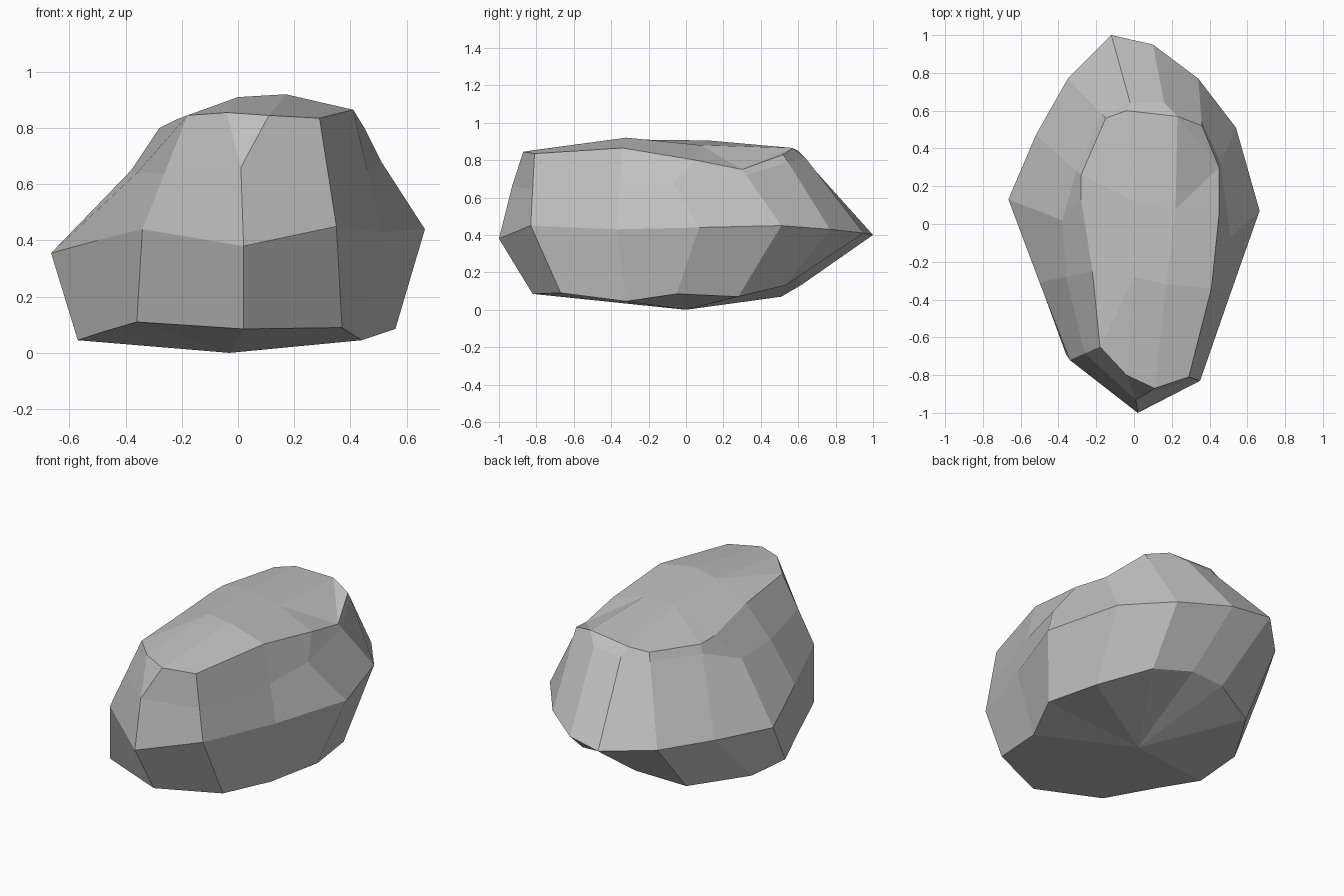
import bpy, bmesh
from mathutils import Vector

if "Cube" in bpy.data.objects:
    bpy.data.objects.remove(bpy.data.objects["Cube"])

# Cross-section rings, counter-clockwise from the front
BASE = [(.02, -.82, .085), (.37, -.67, .09), (.44, -.32, .045), (.56, -.05, .085),
        (.50, .28, .07), (.31, .53, .13), (.08, .59, .17), (-.10, .62, .135),
        (-.36, .51, .07), (-.56, .18, .06), (-.57, -.12, .045), (-.48, -.36, .075),
        (-.36, -.69, .11)]
WAIST = [(.02, -1, .38), (.35, -.83, .45), (.51, -.37, .43), (.665, .07, .44),
         (.54, .51, .45), (.34, .77, .43), (.10, .95, .41), (-.12, 1, .40),
         (-.35, .77, .38), (-.52, .47, .37), (-.665, .13, .355), (-.50, -.31, .40),
         (-.34, -.72, .44)]
RIM = [(.11, -.87, .845), (.29, -.81, .835), (.41, -.34, .865), (.45, .05, .80),
       (.45, .30, .75), (.36, .52, .83), (.23, .57, .865), (-.04, .60, .85),
       (-.15, .56, .83), (-.28, .26, .80), (-.28, .13, .80), (-.22, -.25, .83),
       (-.18, -.65, .845)]
# Bulges and dents between waist and rim
SHOULDER = {0: (.01, -.93, .66), 3: (.51, -.07, .68), 6: (.16, .64, .81),
            7: (-.02, .64, .80), 10: (-.38, .02, .65), 11: (-.36, -.28, .64)}
# Elsewhere flat: close under the rim at the back, halfway at the front
HIGH = {4: .9, 5: .9, 8: .9, 9: .9}
CROWN = [(0, -.28, .91), (.17, -.32, .92), (.22, .08, .88), (0, .12, .905)]

middle = [Vector(SHOULDER.get(i, Vector(a).lerp(Vector(b), HIGH.get(i, .5))))
          for i, (a, b) in enumerate(zip(WAIST, RIM))]
# The front column splits in two at the rim
rings = [BASE + BASE[:1], WAIST + WAIST[:1], middle + middle[:1], RIM + [(-.04, -.80, .855)]]

bm = bmesh.new()
loops = [[bm.verts.new(p) for p in ring] for ring in rings]
n = len(loops[0])

# Sides
for low, high in zip(loops, loops[1:]):
    for i in range(n):
        j = (i + 1) % n
        bm.faces.new((low[i], low[j], high[j], high[i]))

# Underside
foot = bm.verts.new((-.03, 0, 0))
for i in range(n):
    bm.faces.new((loops[0][(i + 1) % n], loops[0][i], foot))

# Crown
t = loops[-1]
a, b, d, c = [bm.verts.new(p) for p in CROWN]
for face in [(t[13], t[0], b, a), (t[0], t[1], t[2], b), (t[2], t[3], d, b),
             (t[3], t[4], d), (t[4], t[6], d), (t[4], t[5], t[6]), (t[6], t[7], c, d),
             (t[7], t[8], t[9], c), (t[9], t[10], c), (t[10], t[11], a, c),
             (t[11], t[12], a), (t[12], t[13], a), (a, b, d, c)]:
    bm.faces.new(face)

bmesh.ops.remove_doubles(bm, verts=bm.verts, dist=0.001)
bmesh.ops.recalc_face_normals(bm, faces=bm.faces)
mesh = bpy.data.meshes.new("boulder")
bm.to_mesh(mesh)
bm.free()

stone = bpy.data.materials.new("grey stone")
stone.diffuse_color = (.53, .53, .53, 1)
stone.use_nodes = True
stone.node_tree.nodes["Principled BSDF"].inputs["Base Color"].default_value = stone.diffuse_color
mesh.materials.append(stone)
boulder = bpy.data.objects.new("boulder", mesh)
bpy.context.collection.objects.link(boulder)
